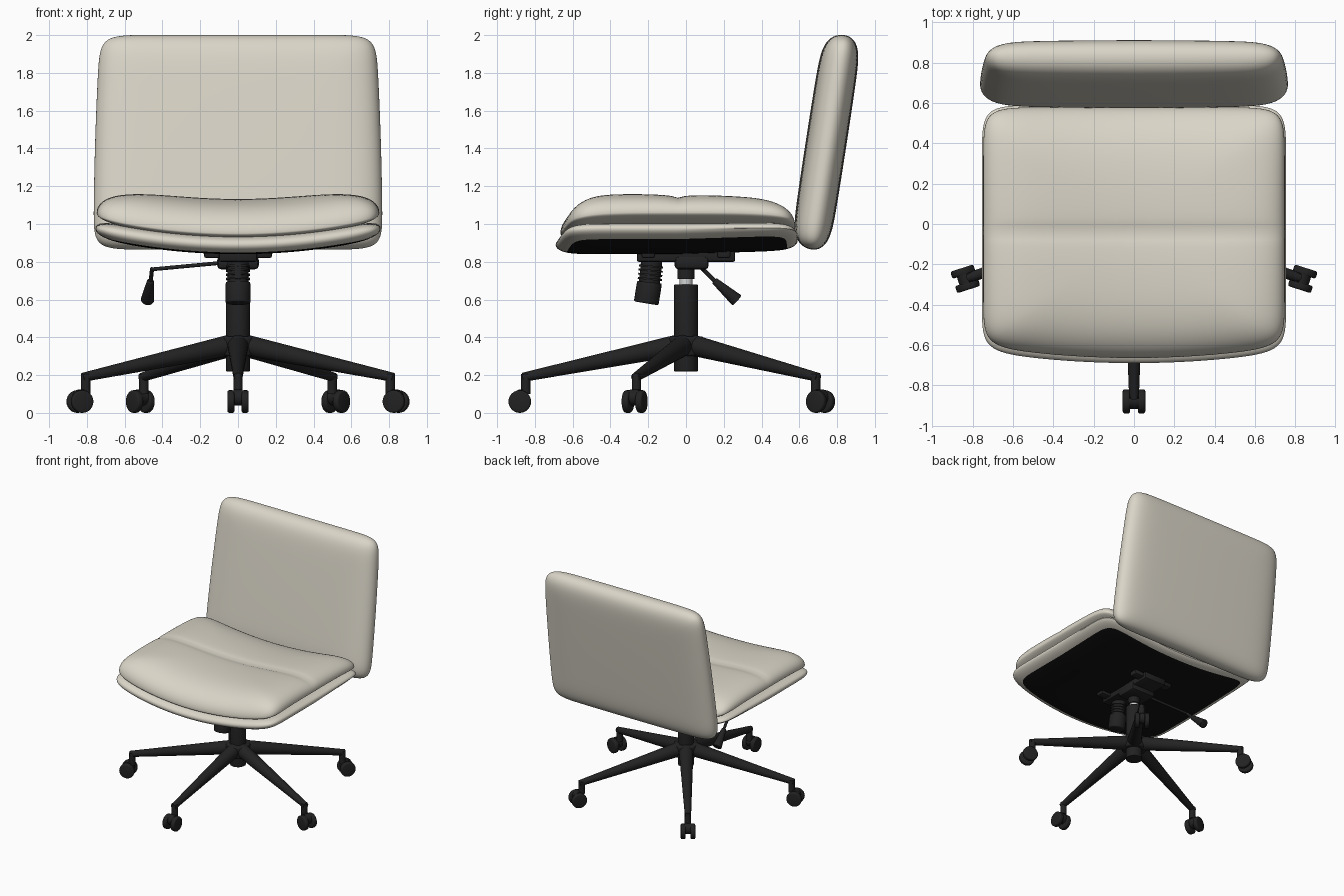
import bpy, bmesh, math
from mathutils import Vector

if "Cube" in bpy.data.objects:
    bpy.data.objects.remove(bpy.data.objects["Cube"])


def mat(name, r, g, b):
    m = bpy.data.materials.new(name)
    m.diffuse_color = (r, g, b, 1)
    m.use_nodes = True
    m.node_tree.nodes["Principled BSDF"].inputs["Base Color"].default_value = m.diffuse_color
    return m


CREAM = mat("cream upholstery", 0.70, 0.665, 0.575)
BLACK = mat("black plastic", 0.016, 0.016, 0.017)
CLOTH = mat("black underside cloth", 0.006, 0.006, 0.006)
STEEL = mat("pale steel", 0.65, 0.66, 0.66)


def finish(name, bm, mats, angle=40):
    bmesh.ops.recalc_face_normals(bm, faces=bm.faces[:])
    me = bpy.data.meshes.new(name)
    bm.to_mesh(me)
    bm.free()
    for m in mats:
        me.materials.append(m)
    ob = bpy.data.objects.new(name, me)
    bpy.context.collection.objects.link(ob)
    bpy.ops.object.select_all(action='DESELECT')
    ob.select_set(True)
    bpy.context.view_layer.objects.active = ob
    bpy.ops.object.shade_smooth_by_angle(angle=math.radians(angle))
    return ob


def pad(name, fn, p, mats, n=12, cloth=None, N=52):
    """Pillow: squircle outline, thickness falling to zero at the rim.
    fn(a, b, w) places a point: a, b across the pad, w from -1 to 1 through it."""
    bm = bmesh.new()
    s = [math.sin(math.pi / 2 * (2 * i / N - 1)) for i in range(N + 1)]
    for side in (1, -1):
        g, ms = {}, {}
        for i, u in enumerate(s):
            for j, v in enumerate(s):
                m = max(abs(u), abs(v))
                k = m / (abs(u) ** n + abs(v) ** n) ** (1 / n) if m > 1e-6 else 1
                w = side * math.sqrt(max(0, 1 - m ** p))
                g[i, j] = bm.verts.new(fn(u * k, v * k, w))
                ms[i, j] = m
        for i in range(N):
            for j in range(N):
                c = [(i, j), (i + 1, j), (i + 1, j + 1), (i, j + 1)]
                f = bm.faces.new([g[q] for q in c])
                if cloth and side < 0 and max(ms[q] for q in c) < cloth:
                    f.material_index = 1
    bmesh.ops.remove_doubles(bm, verts=bm.verts[:], dist=1e-5)
    return finish(name, bm, mats, 70)


def rod(name, a, b, r1, r2=None, m=BLACK, seg=24, bevel=0.0):
    a, b = Vector(a), Vector(b)
    d = b - a
    bm = bmesh.new()
    bmesh.ops.create_cone(bm, cap_ends=True, segments=seg, radius1=r1,
                          radius2=r1 if r2 is None else r2, depth=d.length)
    if bevel:
        rim = [e for e in bm.edges if abs(e.verts[0].co.z - e.verts[1].co.z) < 1e-5]
        bmesh.ops.bevel(bm, geom=rim, offset=bevel, segments=3, affect='EDGES', profile=0.5)
    rot = d.to_track_quat('Z', 'Y').to_matrix().to_4x4()
    bm.transform(rot)
    bmesh.ops.translate(bm, verts=bm.verts[:], vec=(a + b) / 2)
    return finish(name, bm, [m])


def box(name, c, size, m=BLACK, bevel=0.01):
    bm = bmesh.new()
    bmesh.ops.create_cube(bm, size=1)
    bmesh.ops.scale(bm, verts=bm.verts[:], vec=size)
    bmesh.ops.bevel(bm, geom=bm.edges[:], offset=bevel, segments=2, affect='EDGES', profile=0.5)
    bmesh.ops.translate(bm, verts=bm.verts[:], vec=c)
    return finish(name, bm, [m])


def dish(a):
    return -0.085 * (1 - a * a)


def bow(a, b):
    return 0.06 * a * a * max(0, -b)


# Seat pan with black cloth underneath
def pan_pt(a, b, w):
    z = 0.975 + dish(a) + 0.05 * w + 0.02 * max(0, b) * (1 if w < 0 else 0.3)
    return (0.755 * a, -0.05 + 0.64 * b + bow(a, b), z)


pad("seat_pan", pan_pt, 12, [CREAM, CLOTH], cloth=0.93)


# Seat cushion: two soft humps with a cross seam
def cushion_pt(a, b, w):
    y = -0.043 + 0.622 * b + bow(a, b)
    z = 1.06 + dish(a) - 0.025 * b ** 4
    if w > 0:
        d = abs(y + 0.04)
        z += w * (0.16 - 0.05 * max(0, y) - 0.018 * math.exp(-d / 0.09) - 0.008 * math.exp(-d / 0.015))
    else:
        z += 0.05 * w
    return (0.748 * a, y, z)


pad("seat_cushion", cushion_pt, 4.5, [CREAM])

# Backrest: tilted pillow, slightly wider at the bottom
LOW, HIGH = Vector((0, 0.665, 0.865)), Vector((0, 0.84, 2.0))
UP = (HIGH - LOW).normalized()
FRONT = Vector((0, -UP.z, UP.y))


def back_pt(a, b, w):
    t = (b + 1) / 2
    thick = (0.118 if w > 0 else 0.098) * (0.86 + 0.14 * (1 - a * a) * (1 - 0.3 * b * b))
    p = LOW.lerp(HIGH, t) + FRONT * (thick * w)
    p.x = a * (0.765 - 0.035 * t * t)
    return p


pad("backrest", back_pt, 10, [CREAM], n=13)

# Tilt mechanism under the seat
box("tilt_plate", (0, 0.0, 0.835), (0.20, 0.52, 0.07))
for y in (-0.2, 0.2):
    box("mounting_arm", (0, y, 0.845), (0.36, 0.07, 0.05))
box("tilt_housing", (0, 0.03, 0.795), (0.22, 0.18, 0.07), bevel=0.02)
rod("column_socket", (0, 0, 0.71), (0, 0, 0.80), 0.045)

# Tension knob
rod("tension_screw", (0, -0.18, 0.82), (0, -0.195, 0.68), 0.056)
for i in range(5):
    z = 0.78 - i * 0.022
    rod("knob_ridge", (0, -0.184 - i * 0.0024, z), (0, -0.185 - i * 0.0024, z - 0.01), 0.064)
rod("tension_knob", (0, -0.193, 0.69), (0, -0.211, 0.58), 0.066, bevel=0.01)

# Height lever with paddle
rod("lever_rod", (-0.08, 0.05, 0.795), (-0.455, 0.09, 0.76), 0.010, seg=12)
rod("lever_bend", (-0.455, 0.087, 0.764), (-0.463, 0.16, 0.69), 0.011, seg=12)
rod("lever_paddle", (-0.463, 0.15, 0.70), (-0.48, 0.27, 0.595), 0.018, 0.036, seg=16, bevel=0.006)

# Gas column
rod("column_piston", (0, 0, 0.66), (0, 0, 0.74), 0.034, m=STEEL)
rod("column_tube", (0, 0, 0.22), (0, 0, 0.68), 0.063, bevel=0.004)
rod("base_hub", (0, 0, 0.30), (0, 0, 0.405), 0.095, bevel=0.015)

# Five legs with twin-wheel casters
for k in range(5):
    t = math.radians(-90 + 72 * k)
    out, side = Vector((math.cos(t), math.sin(t), 0)), Vector((-math.sin(t), math.cos(t), 0))

    def at(r, z, s=0):
        return out * r + side * s + Vector((0, 0, z))

    rod("leg", at(0.05, 0.357), at(0.865, 0.188), 0.056, 0.024)
    rod("caster_post", at(0.848, 0.10), at(0.848, 0.205), 0.025, seg=16)
    rod("caster_hood", at(0.875, 0.082, -0.025), at(0.875, 0.082, 0.025), 0.042)
    for s in (-1, 1):
        rod("caster_wheel", at(0.88, 0.06, 0.019 * s), at(0.88, 0.06, 0.056 * s), 0.06, bevel=0.01)
